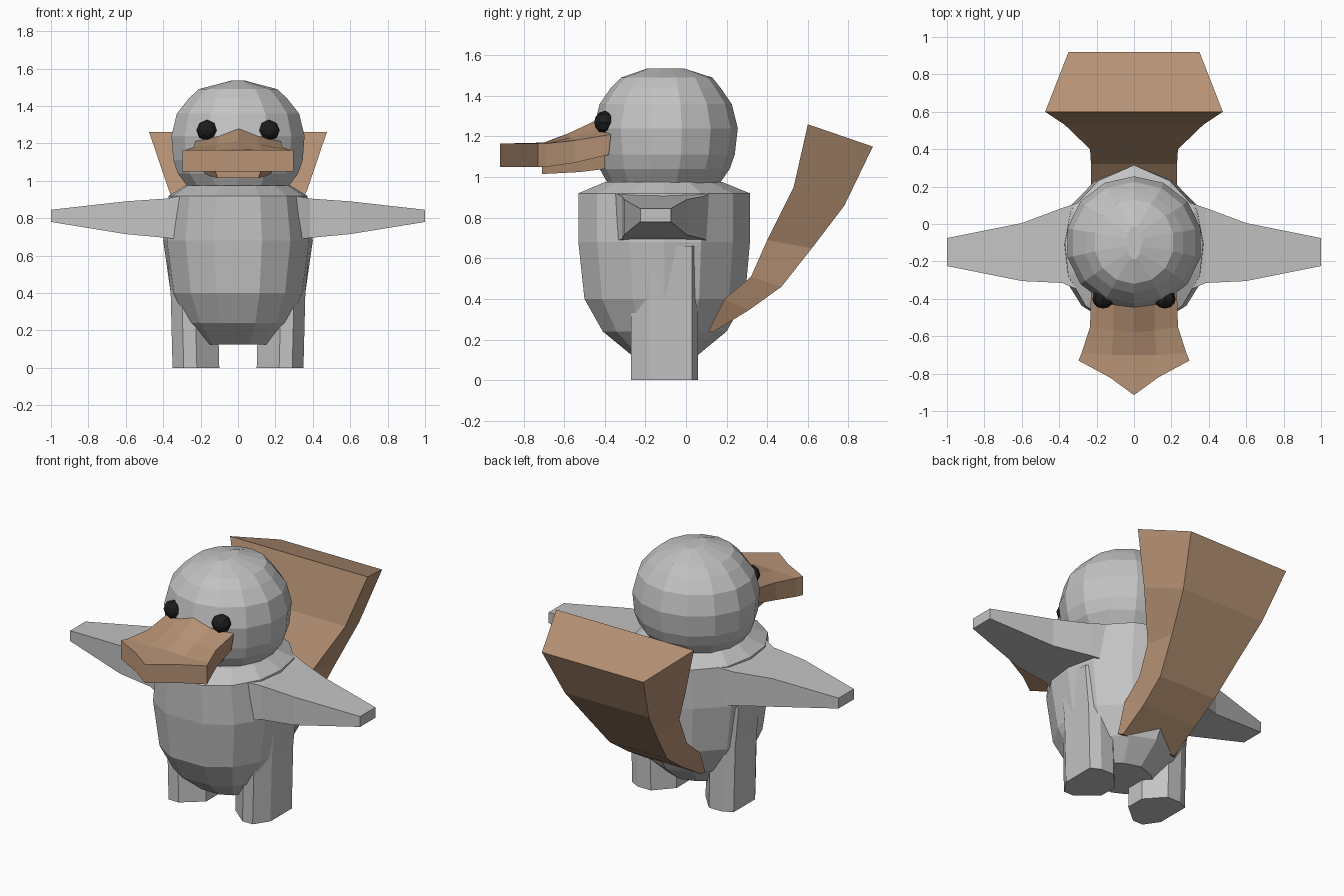
import bpy, bmesh, math


def material(name, rgb):
    m = bpy.data.materials.new(name)
    m.diffuse_color = (*rgb, 1)
    return m


GREY = material("soft_grey", (0.55, 0.55, 0.55))
BROWN = material("warm_brown", (0.48, 0.295, 0.18))
BLACK = material("eye_black", (0.012, 0.012, 0.012))


def loft(name, rings, mat):
    """Skin a list of equal-length point rings and cap both ends."""
    bm = bmesh.new()
    loops = [[bm.verts.new(p) for p in ring] for ring in rings]
    n = len(loops[0])
    for a, b in zip(loops, loops[1:]):
        for i in range(n):
            j = (i + 1) % n
            bm.faces.new((a[i], a[j], b[j], b[i]))
    bm.faces.new(loops[0])
    bm.faces.new(loops[-1])
    bmesh.ops.remove_doubles(bm, verts=bm.verts, dist=0.0005)
    bmesh.ops.recalc_face_normals(bm, faces=bm.faces)
    mesh = bpy.data.meshes.new(name)
    bm.to_mesh(mesh)
    bm.free()
    mesh.materials.append(mat)
    ob = bpy.data.objects.new(name, mesh)
    bpy.context.collection.objects.link(ob)
    return ob


def mirrored(half):
    """Close a half outline by reflecting it over x = 0."""
    return half + [(-p[0], *p[1:]) for p in reversed(half) if abs(p[0]) > 1e-6]


def flip(rings, side):
    return [[(side * x, y, z) for x, y, z in r] for r in rings]


# Body: one plan outline scaled at each height (z, half width, front y, back y)
plan = mirrored([(0.32, -1), (0.7, -0.78), (0.95, -0.4), (1, 0),
                 (0.91, 0.43), (0.52, 0.8), (0, 1)])
levels = [(0.125, 0.19, -0.27, 0.06), (0.24, 0.29, -0.41, 0.20),
          (0.40, 0.36, -0.50, 0.29), (0.68, 0.40, -0.53, 0.315),
          (0.92, 0.37, -0.53, 0.315), (0.975, 0.28, -0.40, 0.18)]
loft("body", [[(x * w, (f + b) / 2 + y * (b - f) / 2, z) for x, y in plan]
              for z, w, f, b in levels], GREY)

# Head: faceted ball (z, x radius, y radius, y centre)
head = [(0.96, 0.27, 0.27, -0.11), (1.04, 0.33, 0.32, -0.105),
        (1.11, 0.355, 0.34, -0.10), (1.24, 0.365, 0.355, -0.10),
        (1.36, 0.335, 0.325, -0.10), (1.44, 0.27, 0.27, -0.10),
        (1.49, 0.215, 0.225, -0.095), (1.535, 0.04, 0.09, -0.10)]
loft("head", [[(rx * math.cos(t), cy + ry * math.sin(t), z)
               for t in (math.tau * k / 14 + math.pi / 2 for k in range(14))]
              for z, rx, ry, cy in head], GREY)

# Wings: tapering boxes (x, front y, back y, bottom z, top z)
wing = [(0.28, -0.36, 0.12, 0.68, 0.925), (0.385, -0.315, 0.085, 0.695, 0.905),
        (0.60, -0.305, 0.005, 0.715, 0.89), (1.0, -0.225, -0.075, 0.78, 0.845)]
wing_rings = [[(x, f, b), (x, k, b), (x, k, t), (x, f, t)]
              for x, f, k, b, t in wing]

# Legs: eight-sided columns running up into the flanks
foot = [(0.35, -0.18), (0.29, -0.27), (0.22, -0.27), (0.10, -0.17),
        (0.10, -0.05), (0.20, 0.06), (0.29, 0.06), (0.35, 0.03)]
leg_rings = [[(x + dx, y, z) for x, y in foot]
             for z, dx in ((0, 0), (0.40, 0.01), (0.66, 0.035))]

for side, label in ((-1, "left"), (1, "right")):
    loft(label + "_wing", flip(wing_rings, side), GREY)
    loft(label + "_leg", flip(leg_rings, side), GREY)
    # Eyes: small faceted balls
    bpy.ops.mesh.primitive_uv_sphere_add(
        segments=8, ring_count=6, radius=1,
        location=(side * 0.165, -0.40, 1.27), rotation=(math.pi / 2, 0, 0))
    eye = bpy.context.object
    eye.name = label + "_eye"
    eye.scale = (0.058, 0.056, 0.052)
    eye.data.materials.append(BLACK)

# Tail: broad paddle (front half width, y, z, back half width, y, z)
tail = [(0.21, 0.11, 0.24, 0.19, 0.13, 0.235), (0.23, 0.19, 0.40, 0.19, 0.31, 0.345),
        (0.23, 0.32, 0.51, 0.20, 0.47, 0.46), (0.235, 0.40, 0.69, 0.24, 0.62, 0.65),
        (0.37, 0.53, 0.95, 0.29, 0.78, 0.86), (0.475, 0.60, 1.26, 0.35, 0.92, 1.15)]
loft("tail", [[(-a, y, z), (a, y, z), (b, v, w), (-b, v, w)]
              for a, y, z, b, v, w in tail], BROWN)

# Upper bill: ridge, shoulder, edge, lower edge, lower middle per section
bill = [[(0, -0.43, 1.285), (0.11, -0.42, 1.24), (0.23, -0.37, 1.21),
         (0.22, -0.38, 1.11), (0, -0.40, 1.10)],
        [(0, -0.58, 1.215), (0.11, -0.57, 1.195), (0.235, -0.55, 1.18),
         (0.235, -0.55, 1.07), (0, -0.57, 1.07)],
        [(0, -0.70, 1.17), (0.12, -0.70, 1.165), (0.28, -0.69, 1.165),
         (0.28, -0.69, 1.05), (0, -0.70, 1.05)],
        [(0, -0.915, 1.165), (0.13, -0.82, 1.165), (0.297, -0.73, 1.165),
         (0.297, -0.73, 1.05), (0, -0.915, 1.05)]]


def bill_ring(s):
    # Give the underside its own shoulder so the tip stays an upright wall
    top, low = s[:3], s[3:]
    shoulder = (s[1][0], s[1][1], low[1][2])
    return mirrored(top + [low[0], shoulder, low[1]])


loft("upper_bill", [bill_ring(s) for s in bill], BROWN)

# Lower bill: thin wedge below (half width, y, bottom z, top z)
jaw = [(0.18, -0.40, 1.04, 1.12), (0.15, -0.52, 1.025, 1.085), (0.11, -0.71, 1.015, 1.052)]
loft("lower_bill", [[(-w, y, b), (w, y, b), (w * 1.1, y, t), (-w * 1.1, y, t)]
                    for w, y, b, t in jaw], BROWN)
